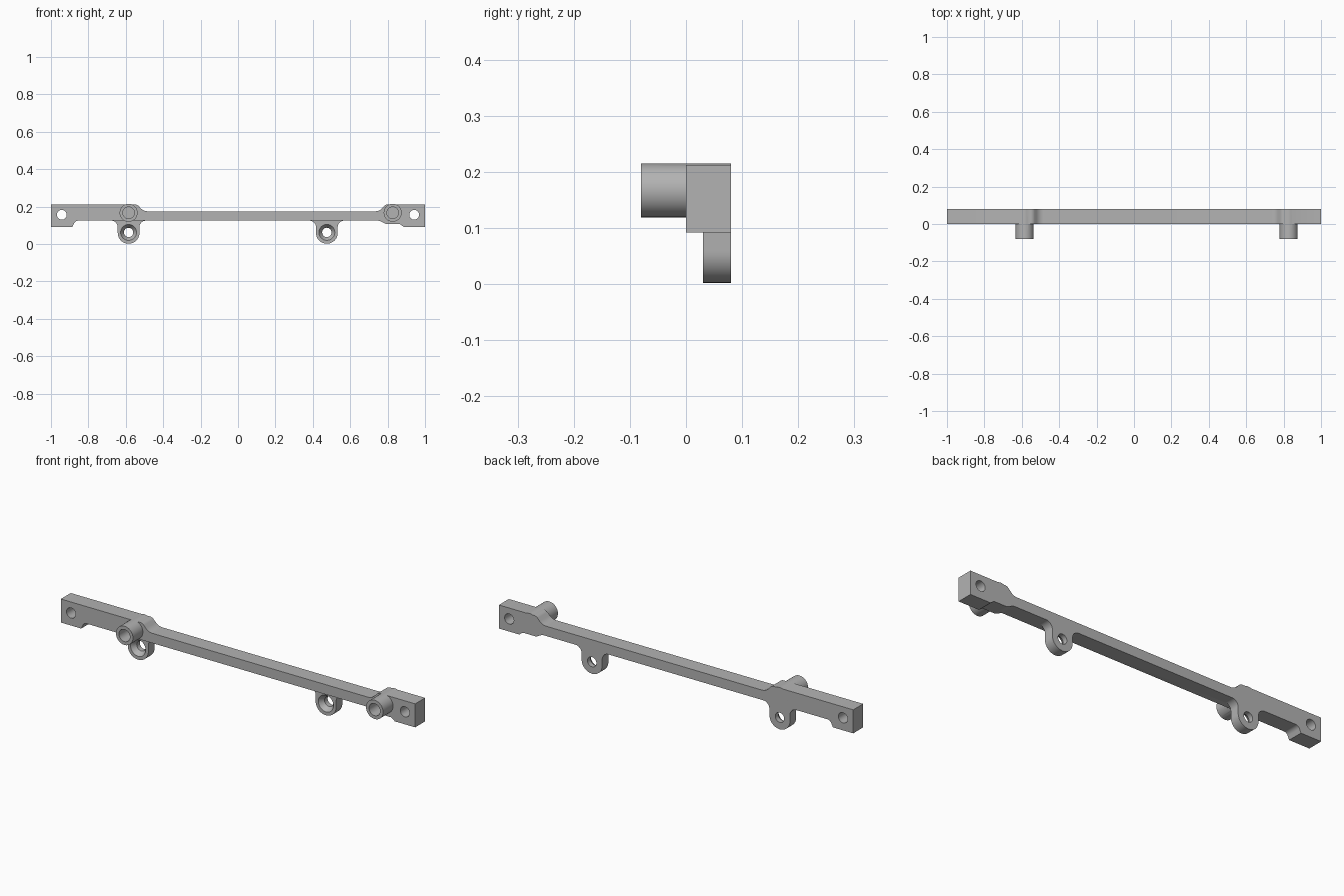
import bpy, bmesh, math
from mathutils import Vector

cube = bpy.data.objects.get("Cube")
if cube:
    bpy.data.objects.remove(cube, do_unlink=True)

grey = bpy.data.materials.new("light_grey")
grey.use_nodes = True
colour = (0.45, 0.45, 0.45, 1)
grey.diffuse_color = colour
grey.node_tree.nodes["Principled BSDF"].inputs["Base Color"].default_value = colour


def rounded(corners, steps=10):
    """Outline from (x, z, fillet radius) corners."""
    out = []
    for i, (x, z, r) in enumerate(corners):
        p = Vector((x, z))
        if r == 0:
            out.append(p)
            continue
        a = (Vector(corners[i - 1][:2]) - p).normalized()
        b = (Vector(corners[(i + 1) % len(corners)][:2]) - p).normalized()
        half = a.angle(b) / 2
        t = r / math.tan(half)
        centre = p + (a + b).normalized() * (r / math.sin(half))
        start, end = p + a * t - centre, p + b * t - centre
        sweep = math.pi - 2 * half
        for k in range(steps + 1):
            f = k / steps * sweep
            out.append(centre + (start * math.sin(sweep - f) + end * math.sin(f)) / math.sin(sweep))
    return out


def new_object(name, bm):
    bmesh.ops.recalc_face_normals(bm, faces=bm.faces)
    mesh = bpy.data.meshes.new(name)
    bm.to_mesh(mesh)
    bm.free()
    mesh.materials.append(grey)
    obj = bpy.data.objects.new(name, mesh)
    bpy.context.collection.objects.link(obj)
    return obj


def plate(name, outline, y0, y1):
    bm = bmesh.new()
    face = bm.faces.new([bm.verts.new((p.x, y0, p.y)) for p in outline])
    side = bmesh.ops.extrude_face_region(bm, geom=[face])["geom"]
    verts = [v for v in side if isinstance(v, bmesh.types.BMVert)]
    bmesh.ops.translate(bm, verts=verts, vec=(0, y1 - y0, 0))
    return new_object(name, bm)


def rod(name, x, z, y0, y1, r0, r1=None):
    """Round rod along y, radius r0 at y0 and r1 at y1."""
    bm = bmesh.new()
    rings = []
    for y, r in ((y0, r0), (y1, r1 or r0)):
        ring = [bm.verts.new((x + r * math.cos(i * math.tau / 48), y,
                              z + r * math.sin(i * math.tau / 48))) for i in range(48)]
        bm.faces.new(ring)
        rings.append(ring)
    for i in range(48):
        j = (i + 1) % 48
        bm.faces.new((rings[0][i], rings[0][j], rings[1][j], rings[1][i]))
    return new_object(name, bm)


def combine(target, tool, operation):
    mod = target.modifiers.new(operation.lower(), 'BOOLEAN')
    mod.object, mod.operation, mod.solver = tool, operation, 'EXACT'
    bpy.context.view_layer.objects.active = target
    bpy.ops.object.modifier_apply(modifier=mod.name)
    bpy.data.objects.remove(tool, do_unlink=True)


BACK = 0.08
LOW, HIGH = 0.125, 0.175      # slim bar
FOOT, TOP = 0.092, 0.212      # end blocks

# Bar with its thicker end blocks
bar = plate("mounting_bar", rounded([
    (-1, FOOT, 0), (-0.885, FOOT, 0), (-0.87, LOW, 0.025),
    (0.755, LOW, 0.04), (0.79, 0.107, 0.03), (0.865, 0.107, 0.015),
    (0.885, FOOT, 0), (1, FOOT, 0), (1, TOP, 0),
    (0.79, TOP, 0.03), (0.755, HIGH, 0.05),
    (-0.505, HIGH, 0.05), (-0.54, TOP, 0.03), (-1, TOP, 0)]), 0, BACK)

# Hanging lugs
for x in (-0.585, 0.475):
    half = [(0.1, 0.15, 0), (0.1, LOW, 0), (0.058, LOW, 0.035), (0.058, 0.002, 0.057)]
    shape = [(x - d, z, r) for d, z, r in half] + [(x + d, z, r) for d, z, r in reversed(half)]
    combine(bar, plate("lug", rounded(shape), 0.03, BACK), 'UNION')

# Front posts
for x in (-0.585, 0.827):
    combine(bar, rod("post", x, 0.167, -0.08, BACK, 0.048), 'UNION')
    combine(bar, rod("post_bore", x, 0.167, -0.1, 0.01, 0.031), 'DIFFERENCE')

# Countersunk lug holes
for x in (-0.585, 0.475):
    combine(bar, rod("lug_hole", x, 0.062, 0.01, 0.1, 0.025), 'DIFFERENCE')
    combine(bar, rod("lug_countersink", x, 0.062, 0.028, 0.055, 0.044, 0.025), 'DIFFERENCE')

# End screw holes
for x in (-0.942, 0.942):
    combine(bar, rod("end_hole", x, 0.156, -0.02, 0.1, 0.026), 'DIFFERENCE')

bpy.ops.object.select_all(action='DESELECT')
bar.select_set(True)
bpy.context.view_layer.objects.active = bar
bpy.ops.object.shade_smooth_by_angle(angle=math.radians(30))
